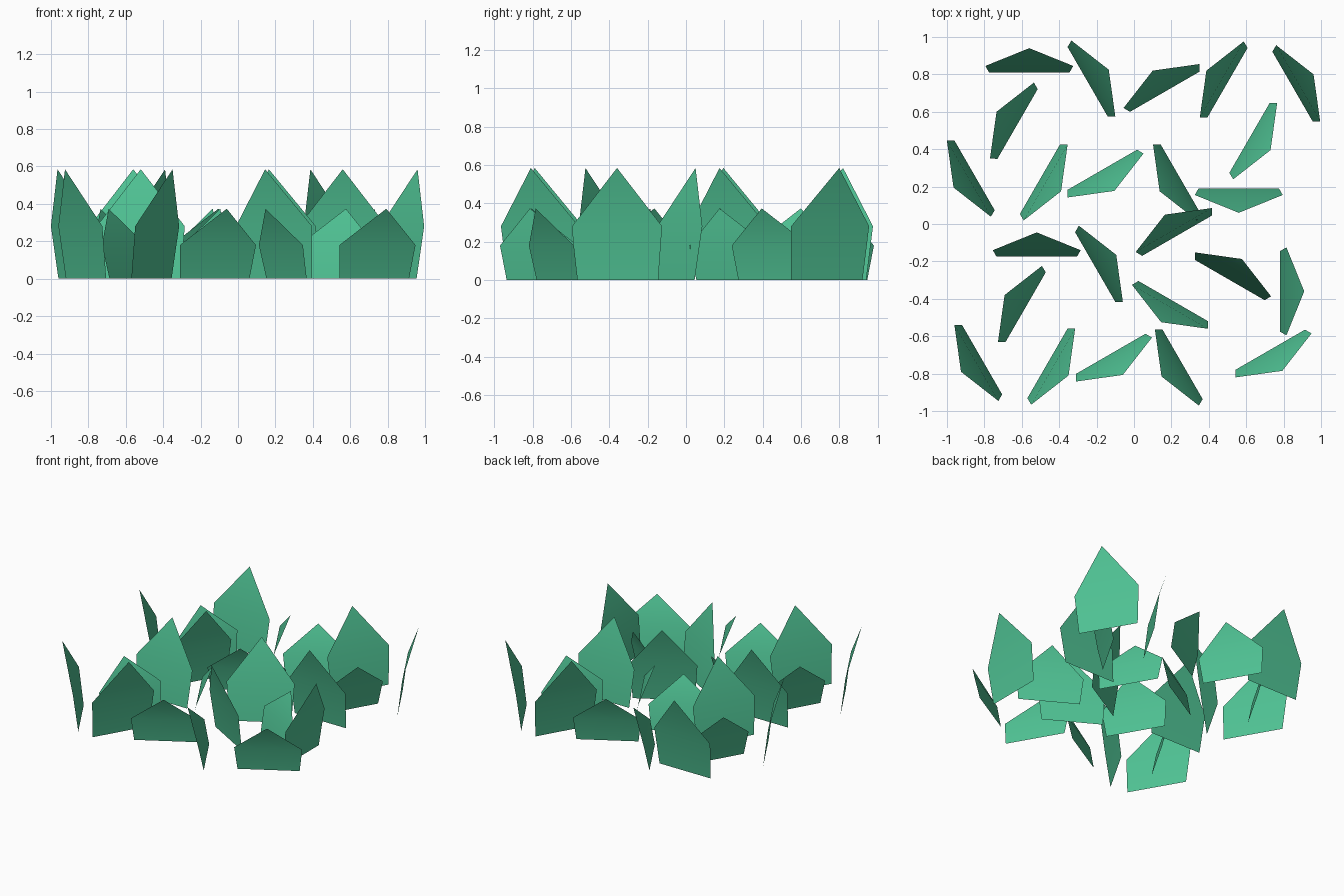
import bpy
from math import radians, sin, cos

green = bpy.data.materials.new("leaf_green")
green.diffuse_color = (0.08, 0.55, 0.30, 1)

LEAN = 0.13            # how far the tip leans from the base
TALL, SHORT = 0.585, 0.374

# Pointed leaf card: straight lower panel bending outward into a triangular tip
def leaf_mesh(name, h):
    verts = [(-0.215, 0, 0), (0.215, 0, 0),
             (0.235, 0.035, 0.48 * h), (-0.235, 0.035, 0.48 * h),
             (0, LEAN, h)]
    me = bpy.data.meshes.new(name)
    me.from_pydata(verts, [], [(0, 1, 2, 3), (3, 2, 4)])
    me.materials.append(green)
    me.shade_smooth()
    return me

meshes = {"tall": leaf_mesh("tall_leaf", TALL), "short": leaf_mesh("short_leaf", SHORT)}

# Tip position (x, y) and lean direction in degrees
leaves = {
    "tall": [(-0.56, 0.94, 90), (0.387, 0.82, 150), (0.96, 0.80, 30),
             (-0.965, 0.195, 210), (-0.39, 0.175, 330), (0.165, 0.05, 120),
             (0.56, 0.06, 270), (-0.52, -0.045, 90), (0.145, -0.525, 240),
             (0.91, -0.36, 0), (-0.925, -0.79, 210), (-0.35, -0.81, 330)],
    "short": [(-0.135, 0.825, 30), (0.10, 0.82, 120), (-0.735, 0.60, 150),
              (-0.105, 0.177, 300), (0.137, 0.175, 210), (0.73, 0.395, 330),
              (-0.095, -0.165, 30), (0.577, -0.187, 60), (-0.692, -0.38, 150),
              (-0.06, -0.807, 300), (0.147, -0.815, 210), (0.793, -0.785, 300)],
}

for kind, items in leaves.items():
    for x, y, deg in items:
        a = radians(deg)
        ob = bpy.data.objects.new(kind + "_leaf", meshes[kind])
        ob.location = (x - LEAN * cos(a), y - LEAN * sin(a), 0)
        ob.rotation_euler.z = a - radians(90)
        bpy.context.collection.objects.link(ob)
